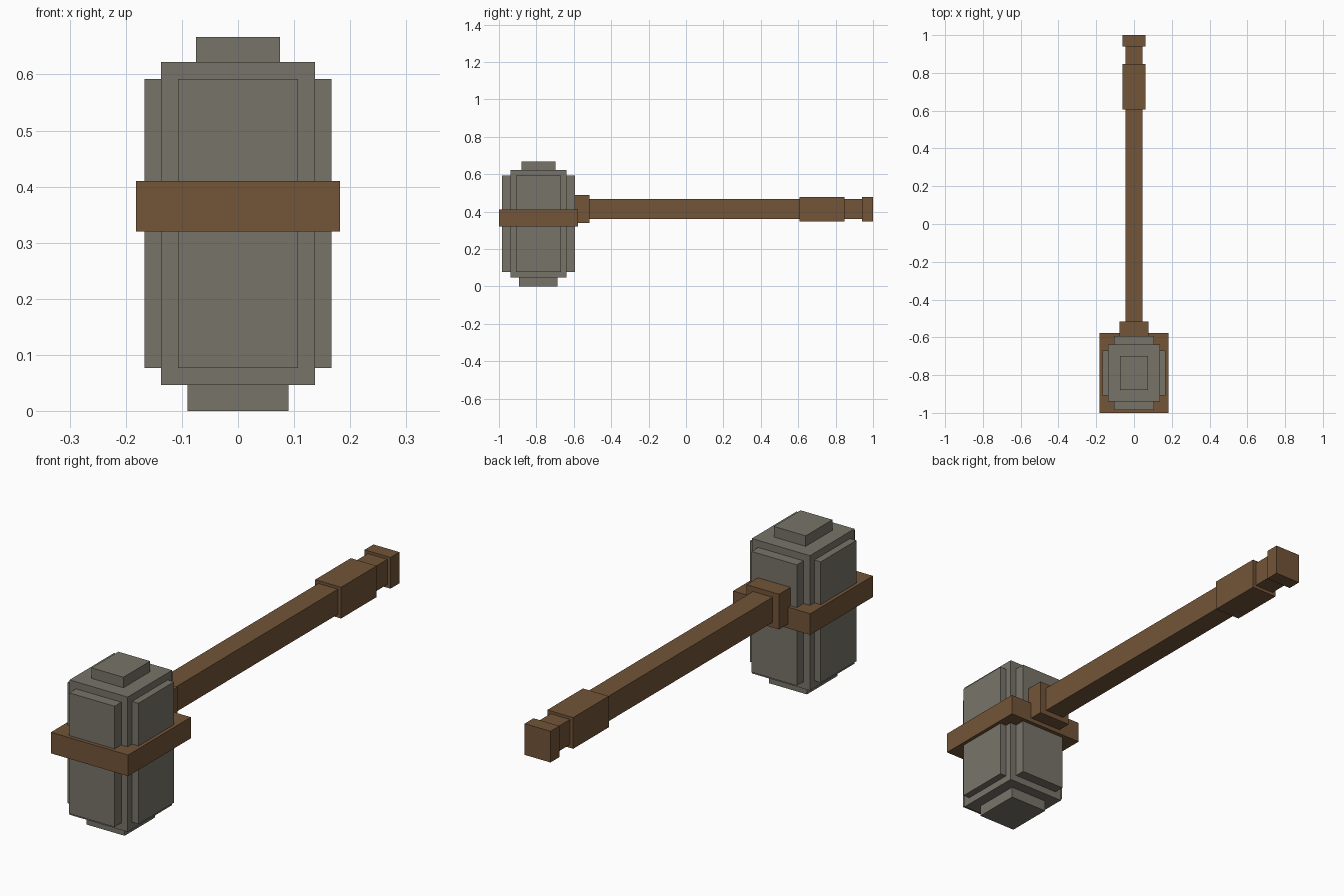
import bpy
import bmesh

cube = bpy.data.objects.get("Cube")
if cube:
    bpy.data.objects.remove(cube, do_unlink=True)


def material(name, color):
    m = bpy.data.materials.new(name)
    m.use_nodes = True
    m.diffuse_color = color
    bsdf = next(n for n in m.node_tree.nodes if n.type == 'BSDF_PRINCIPLED')
    bsdf.inputs["Base Color"].default_value = color
    bsdf.inputs["Roughness"].default_value = 0.9
    return m


stone = material("grey stone", (0.187, 0.175, 0.141, 1))
wood = material("brown wood", (0.171, 0.089, 0.040, 1))


def box(name, half_x, y, z, mat, x=None):
    """Box from ranges; symmetric in x unless an x range is given."""
    x = x or (-half_x, half_x)
    ranges = (x, y, z)
    size = [b - a for a, b in ranges]
    bm = bmesh.new()
    bmesh.ops.create_cube(bm, size=1)
    bmesh.ops.scale(bm, vec=size, verts=bm.verts)
    mesh = bpy.data.meshes.new(name)
    bm.to_mesh(mesh)
    bm.free()
    mesh.materials.append(mat)
    obj = bpy.data.objects.new(name, mesh)
    obj.location = [(a + b) / 2 for a, b in ranges]
    bpy.context.collection.objects.link(obj)
    return obj


# Stone head: core block with end caps
box("head_core", 0.137, (-0.939, -0.639), (0.047, 0.622), stone)
box("head_top_cap", 0.075, (-0.879, -0.699), (0.622, 0.667), stone)
box("head_bottom_cap", 0.09, (-0.892, -0.686), (0.0, 0.047), stone)

# Raised panels on the four sides of the head
panel_z = (0.077, 0.592)
box("head_front_panel", 0.107, (-0.984, -0.939), panel_z, stone)
box("head_back_panel", 0.107, (-0.639, -0.594), panel_z, stone)
for side, x in (("left", (0.137, 0.167)), ("right", (-0.167, -0.137))):
    box(f"head_{side}_panel", 0, (-0.909, -0.669), panel_z, stone, x)

# Wooden band around the head
box("head_band", 0.182, (-1.0, -0.577), (0.32, 0.41), wood)

# Handle with collar, grip and pommel
box("handle_collar", 0.077, (-0.62, -0.517), (0.338, 0.488), wood)
box("handle_shaft", 0.046, (-0.56, 0.96), (0.36, 0.467), wood)
box("handle_grip", 0.061, (0.607, 0.847), (0.346, 0.479), wood)
box("handle_pommel", 0.061, (0.94, 1.0), (0.346, 0.479), wood)
